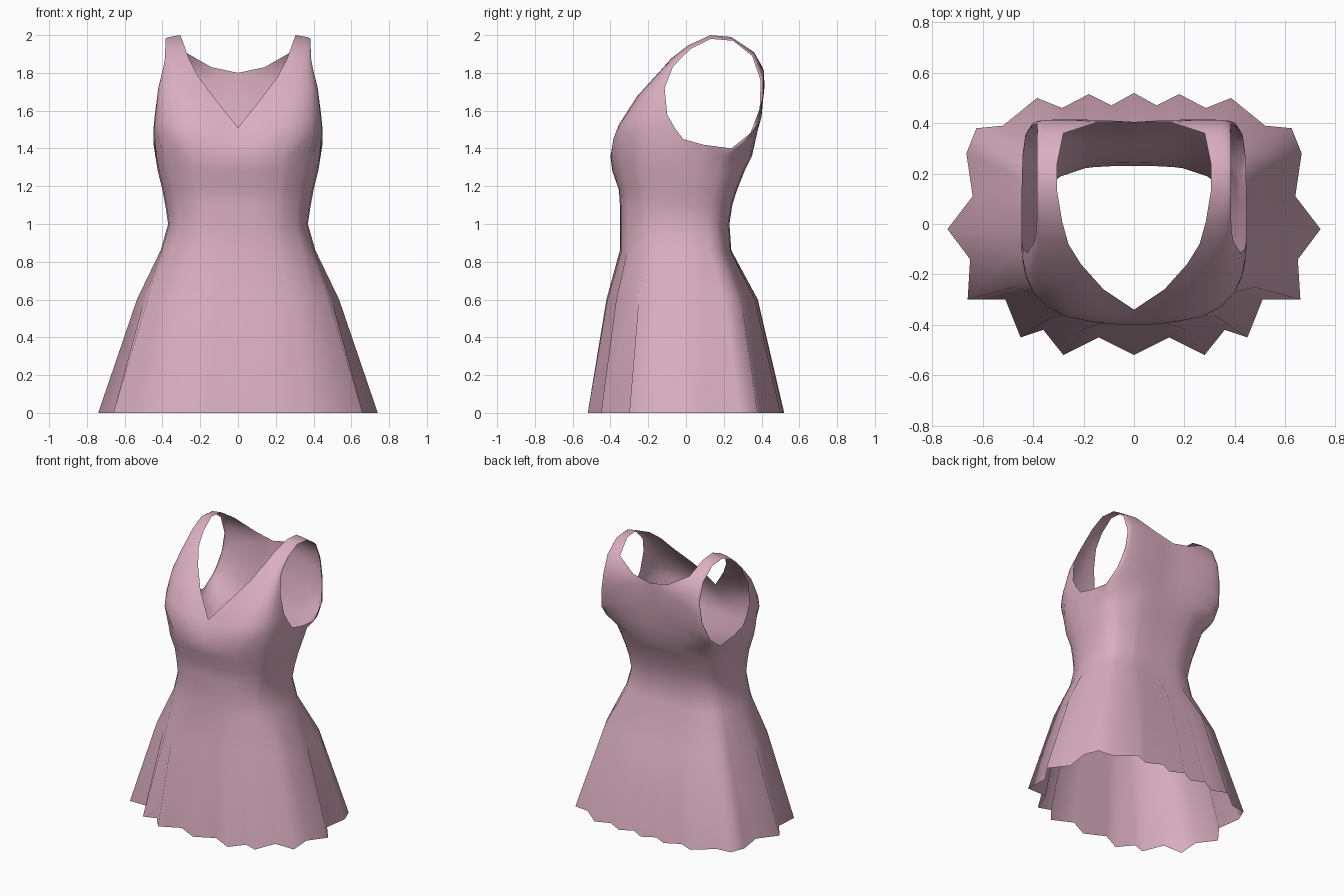
import bpy, bmesh
from math import sin, cos, pi

if "Cube" in bpy.data.objects:
    bpy.data.objects.remove(bpy.data.objects["Cube"])

# Pleated hem, half outline from centre front to centre back
HEM = [(0, -.52), (.14, -.45), (.28, -.52), (.36, -.42), (.45, -.45), (.51, -.30),
       (.66, -.30), (.65, -.14), (.74, -.02), (.64, .11), (.665, .28), (.625, .38),
       (.52, .39), (.385, .50), (.285, .46), (.18, .515), (.09, .47), (0, .52)]
K = 9  # columns belonging to the front (the rest form the back)


def ring(z, w, front, back):
    """Rounded body section; columns follow the hem directions."""
    yc = (front + back) / 4
    pts = []
    for x, y in HEM:
        c, s = x / .74, y / .52
        n = 2.6 if y < 0 else 3.4
        r = (abs(c) ** n + abs(s) ** n) ** (-1 / n)
        depth = yc - front if y < 0 else back - yc
        pts.append((w * c * r, yc + depth * s * r, z))
    return pts


def strip(inner, outer, bulge, n):
    """Curved row running from the neckline (or centre) to the armhole."""
    pts = []
    for i in range(K):
        t = i / (K - 1)
        s, c = sin(t * pi / 2), cos(t * pi / 2)
        r = (s ** n + c ** n) ** (-1 / n)
        fx, fy = s * r, 1 - c * r
        pts.append((inner[0] + (outer[0] - inner[0]) * fx,
                    inner[1] + (outer[1] - inner[1]) * fy + bulge * sin(pi * t),
                    inner[2] + (outer[2] - inner[2]) * t))
    return pts


bm = bmesh.new()


def add(pts):
    return [bm.verts.new(p) for p in pts]


def bridge(a, b):
    for i in range(len(a) - 1):
        bm.faces.new((a[i], a[i + 1], b[i + 1], b[i]))


# Skirt: hem, half-opened pleats, waist; then the bodice up to the underarm
waist = ring(.86, .41, -.35, .24)
mid = [(w[0] + (h[0] - w[0]) * .38, w[1] + (h[1] - w[1]) * (.42 if h[1] < 0 else .5), .6)
       for h, w in zip(HEM, waist)]
top = ring(1.36, .44, -.40, .35)
top[8] = (.447, -.015, 1.45)
top[9] = (.447, .09, 1.42)
levels = [[(x, y, 0) for x, y in HEM], mid, waist,
          ring(1.0, .37, -.35, .23), ring(1.1, .385, -.35, .245),
          ring(1.18, .40, -.355, .27), ring(1.28, .425, -.39, .31), top]
rings = [add(l) for l in levels]
for a, b in zip(rings, rings[1:]):
    bridge(a, b)

# Chest, shoulder strap and back: neckline point, armhole point, bulge, squareness
rows = [((0, -.375, 1.43), (.447, -.06, 1.51), -.03, 2.6),
        ((0, -.34, 1.51), (.44, -.10, 1.58), -.035, 2.5),
        ((.12, -.26, 1.66), (.422, -.113, 1.72), -.01, 2.3),
        ((.21, -.16, 1.78), (.395, -.07, 1.83), 0, 2),
        ((.26, -.08, 1.875), (.387, -.03, 1.875), 0, 2),
        ((.285, .01, 1.945), (.385, .03, 1.93), 0, 2),
        ((.305, .13, 2.0), (.385, .13, 1.98), 0, 2),
        ((.305, .24, 1.99), (.385, .25, 1.97), 0, 2),
        ((.28, .36, 1.91), (.385, .35, 1.89), .005, 2),
        ((.14, .405, 1.83), (.385, .395, 1.76), .01, 3),
        ((0, .405, 1.80), (.405, .39, 1.61), .012, 3),
        ((0, .39, 1.62), (.432, .34, 1.48), .015, 3),
        ((0, .37, 1.5), (.443, .24, 1.40), .01, 3.4)]
strips = [rings[-1][:K]] + [add(strip(*r)) for r in rows] + [rings[-1][:K - 1:-1]]
for a, b in zip(strips, strips[1:]):
    bridge(a, b)
# Underarm join between front and back columns is already closed by the rings

bmesh.ops.recalc_face_normals(bm, faces=bm.faces)
# Make sure the cloth faces outward
bm.faces.ensure_lookup_table()
f = bm.faces[0]
if f.normal.y > 0:
    bmesh.ops.reverse_faces(bm, faces=bm.faces)
for f in bm.faces:
    f.smooth = True
me = bpy.data.meshes.new("dress")
bm.to_mesh(me)
bm.free()
dress = bpy.data.objects.new("dress", me)
bpy.context.collection.objects.link(dress)
m = dress.modifiers.new("mirror", "MIRROR")
m.use_clip = True
m.merge_threshold = .001

# Pink cloth
mat = bpy.data.materials.new("pink_cloth")
mat.diffuse_color = (.71, .43, .53, 1)
mat.use_nodes = True
mat.node_tree.nodes["Principled BSDF"].inputs["Base Color"].default_value = mat.diffuse_color
me.materials.append(mat)
